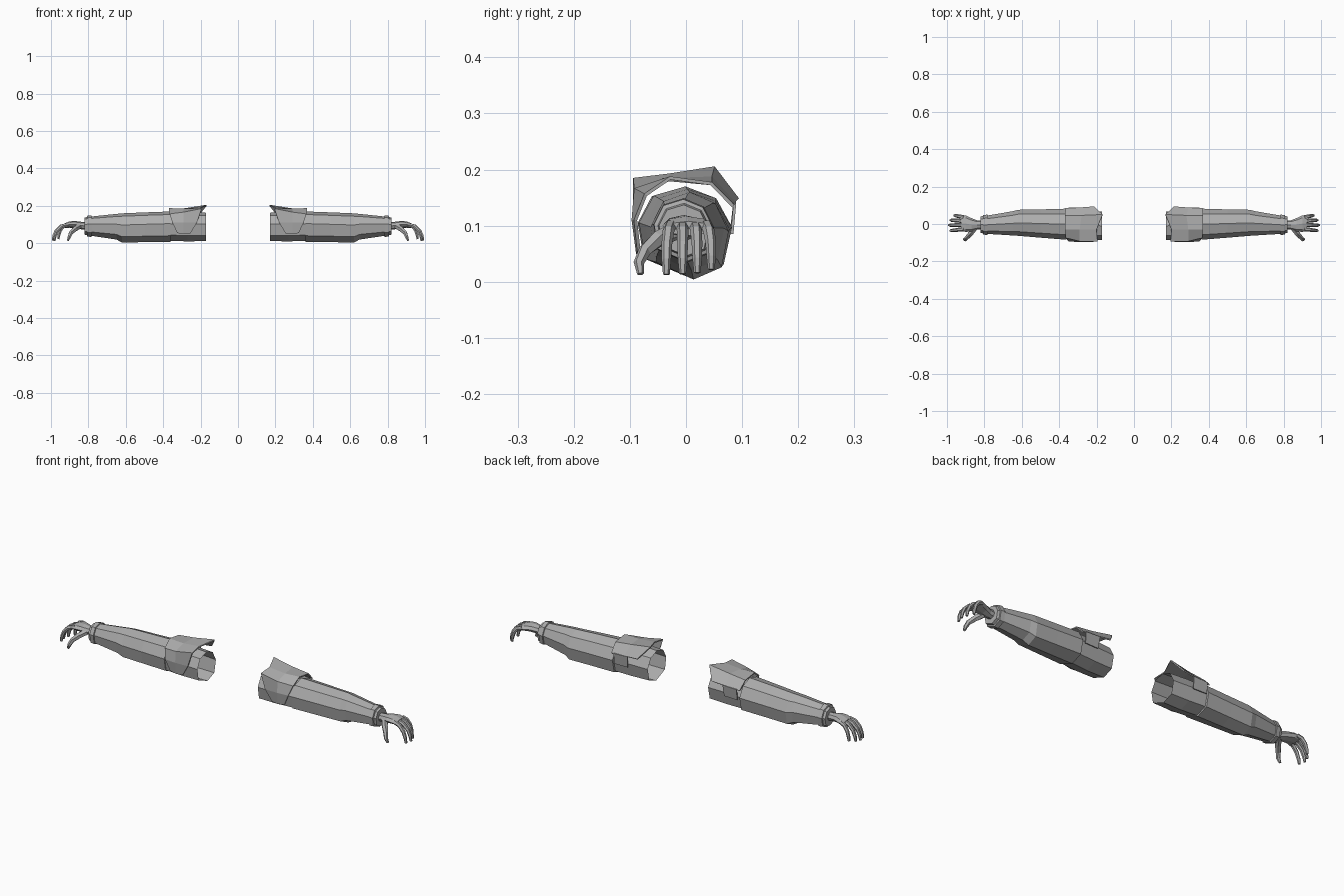
import bpy, bmesh, math
from mathutils import Vector

if "Cube" in bpy.data.objects:
    bpy.data.objects.remove(bpy.data.objects["Cube"])

grey = bpy.data.materials.new("cloth_grey")
grey.diffuse_color = (0.42, 0.42, 0.42, 1)
grey.use_nodes = True
grey.node_tree.nodes["Principled BSDF"].inputs["Base Color"].default_value = grey.diffuse_color


def make(name, rings, side, closed=True, caps=(True, True), thick=0):
    """Skin a list of point rings (or open rows), mirrored by side."""
    bm = bmesh.new()
    vs = [[bm.verts.new((p[0] * side, p[1], p[2])) for p in r] for r in rings]
    n = len(rings[0])
    for a, b in zip(vs, vs[1:]):
        for i in range(n if closed else n - 1):
            j = (i + 1) % n
            bm.faces.new((a[i], a[j], b[j], b[i]))
    if closed and caps[0]:
        bm.faces.new(vs[0])
    if closed and caps[1]:
        bm.faces.new(vs[-1])
    bmesh.ops.recalc_face_normals(bm, faces=bm.faces)
    me = bpy.data.meshes.new(name)
    bm.to_mesh(me)
    bm.free()
    me.materials.append(grey)
    ob = bpy.data.objects.new(name, me)
    bpy.context.collection.objects.link(ob)
    if thick:
        m = ob.modifiers.new("thickness", 'SOLIDIFY')
        m.thickness = thick
        m.offset = 0
    return ob


# Unit cross-section of the sleeve, bottom corner first
OCT = [(.1, -1), (.82, -.72), (1, .1), (.66, .74), (0, 1), (-.68, .8), (-1, .2), (-.86, -.6)]


def section(x, y0, y1, z0, z1):
    cy, cz, ry, rz = (y0 + y1) / 2, (z0 + z1) / 2, (y1 - y0) / 2, (z1 - z0) / 2
    return [(x, cy + u * ry, cz + v * rz) for u, v in OCT]


def tube(path, radii, sides=6, squash=1):
    """Rings along a path lying mostly in x and z."""
    pts = [Vector(p) for p in path]
    rings = []
    for i, p in enumerate(pts):
        t = (pts[min(i + 1, len(pts) - 1)] - pts[max(i - 1, 0)]).normalized()
        a = (Vector((0, 1, 0)) - t * t.y).normalized()
        b = t.cross(a)
        rings.append([p + radii[i] * (a * math.cos(k * math.tau / sides)
                                      + b * squash * math.sin(k * math.tau / sides))
                      for k in range(sides)])
    return rings


for side, tag in ((1, "right"), (-1, "left")):
    # Upper sleeve, open at the shoulder
    make("upper_sleeve_" + tag, [section(.172, -.085, .066, .012, .163),
                                 section(.27, -.086, .07, .01, .168),
                                 section(.375, -.08, .074, .014, .163)],
         side, caps=(False, False))
    # Forearm sleeve with a fold below the elbow
    make("forearm_sleeve_" + tag, [section(.36, -.08, .074, .014, .16),
                                   section(.362, -.084, .082, .008, .17),
                                   section(.5, -.073, .078, .006, .165),
                                   section(.62, -.063, .076, .004, .16),
                                   section(.65, -.061, .068, .02, .157),
                                   section(.785, -.053, .045, .04, .143)],
         side, caps=(False, False))
    # Stepped cuff
    make("cuff_" + tag, [section(.782, -.052, .045, .04, .143),
                         section(.784, -.058, .05, .034, .149),
                         section(.806, -.057, .048, .036, .147),
                         section(.808, -.05, .043, .043, .14),
                         section(.82, -.048, .04, .046, .137),
                         section(.82, -.036, .026, .06, .124)],
         side, caps=(False, True))

    # Shoulder guard: rows run from the front flap over the top to the back
    rows = [
        [(.255, -.084, .052), (.29, -.086, .05), (.325, -.084, .055)],
        [(.22, -.092, .11), (.29, -.094, .11), (.35, -.09, .11)],
        [(.195, -.092, .183), (.29, -.09, .165), (.365, -.072, .155)],
        [(.2, -.03, .19), (.29, -.03, .182), (.37, -.028, .185)],
        [(.168, .05, .203), (.28, .045, .185), (.37, .045, .175)],
        [(.212, .092, .147), (.29, .086, .14), (.365, .084, .135)],
    ]
    make("shoulder_guard_" + tag, rows, side, closed=False, thick=.006)
    # Back tab below the guard
    make("back_tab_" + tag, [[(.27, .087, .143), (.35, .087, .14)],
                             [(.275, .08, .085), (.35, .082, .085)]],
         side, closed=False, thick=.005)

    # Palm, widening from wrist to knuckles
    palm = [(.81, -.005, .092, .024, .021), (.84, -.005, .095, .025, .02),
            (.87, -.004, .1, .036, .019), (.9, .002, .1, .044, .017),
            (.925, .004, .095, .042, .013)]
    make("palm_" + tag,
         [[(x, cy + ry * math.cos(k * math.tau / 8), cz + rz * math.sin(k * math.tau / 8))
           for k in range(8)] for x, cy, cz, ry, rz in palm], side)
    # Four curled fingers: root y, tip y, reach, tip height
    for name, y0, y1, reach, tip in (("index", -.027, -.035, .072, .013),
                                     ("middle", -.006, -.006, .08, .014),
                                     ("ring", .016, .02, .071, .016),
                                     ("little", .036, .045, .05, .022)):
        path = [(.91 + reach * f, y0 + (y1 - y0) * g, .1 + (tip - .1) * h)
                for f, g, h in ((0, 0, 0), (.45, .5, .1), (.78, .9, .38), (.94, 1, .7), (1.0, 1, 1))]
        make(name + "_finger_" + tag, tube(path, [.011, .0105, .0095, .0085, .006]), side)
    # Thumb hanging at the front
    make("thumb_" + tag, tube([(.85, -.02, .09), (.872, -.05, .076), (.893, -.073, .056),
                               (.902, -.084, .034), (.91, -.081, .014)],
                              [.016, .015, .012, .0095, .006]), side)
